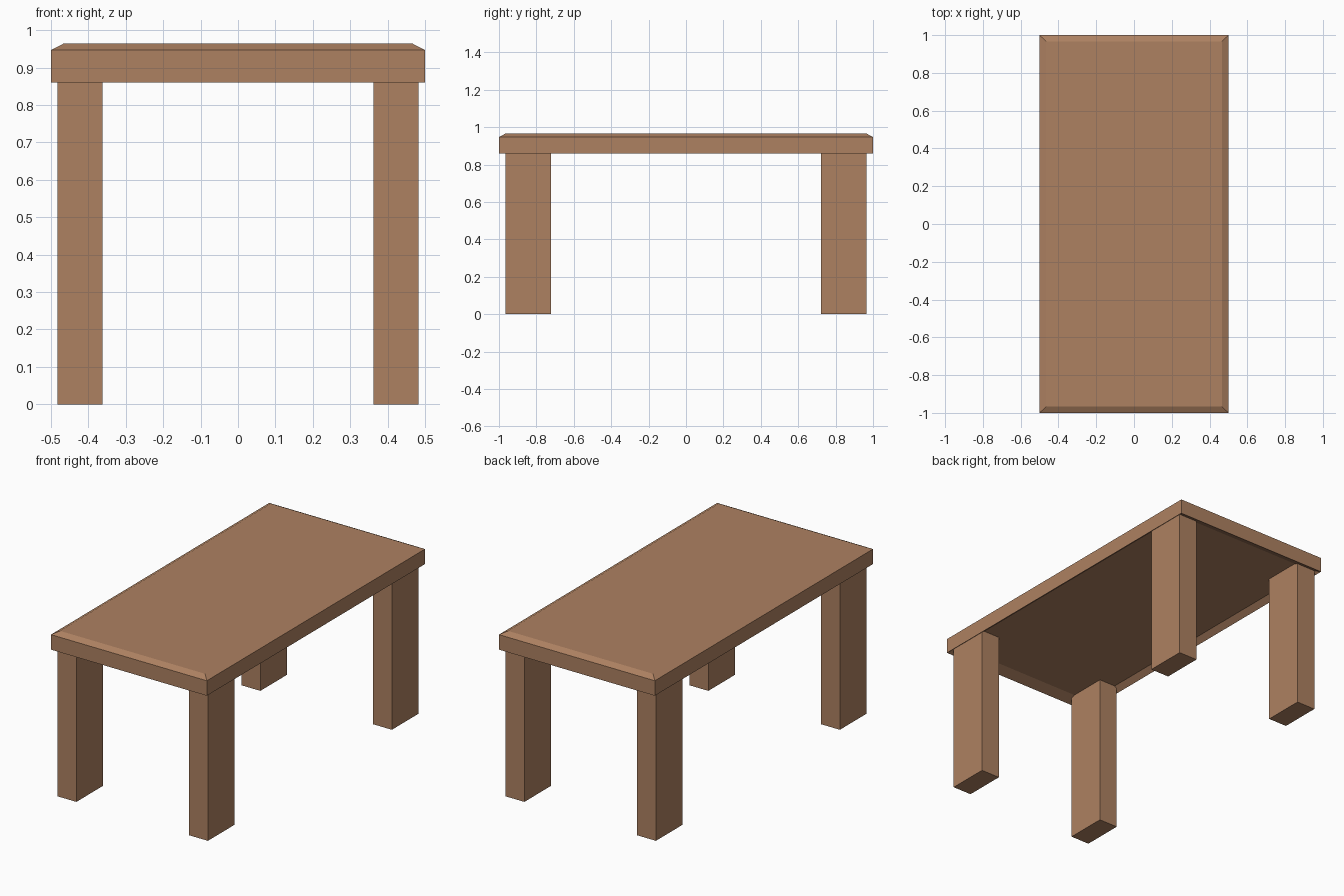
import bpy, bmesh

if "Cube" in bpy.data.objects:
    bpy.data.objects.remove(bpy.data.objects["Cube"])

wood = bpy.data.materials.new("wood")
wood.diffuse_color = (0.42, 0.22, 0.12, 1)
wood.use_nodes = True
wood.node_tree.nodes["Principled BSDF"].inputs["Base Color"].default_value = wood.diffuse_color


def finish(bm, name):
    bmesh.ops.recalc_face_normals(bm, faces=bm.faces)
    mesh = bpy.data.meshes.new(name)
    bm.to_mesh(mesh)
    bm.free()
    mesh.materials.append(wood)
    obj = bpy.data.objects.new(name, mesh)
    bpy.context.collection.objects.link(obj)
    return obj


def stacked_rings(name, rings):
    """Rectangular rings (half x, half y, z) joined in order and capped."""
    bm = bmesh.new()
    loops = [[bm.verts.new((sx * hx, sy * hy, z))
              for sx, sy in ((-1, -1), (1, -1), (1, 1), (-1, 1))]
             for hx, hy, z in rings]
    for a, b in zip(loops, loops[1:]):
        for i in range(4):
            j = (i + 1) % 4
            bm.faces.new((a[i], a[j], b[j], b[i]))
    bm.faces.new(loops[0])
    bm.faces.new(loops[-1])
    return finish(bm, name)


# Table top: recessed underside, straight rim, chamfered upper edge
stacked_rings("table_top", [
    (0.467, 0.94, 0.886),
    (0.5, 1.0, 0.86),
    (0.5, 1.0, 0.947),
    (0.465, 0.966, 0.965),
])

# Four rectangular legs, reaching up into the recess
for side, sx in (("left", -1), ("right", 1)):
    for end, sy in (("front", -1), ("back", 1)):
        leg = stacked_rings(f"{end}_{side}_leg",
                            [(0.06, 0.121, 0), (0.06, 0.121, 0.89)])
        leg.location = (sx * 0.422, sy * 0.843, 0)
